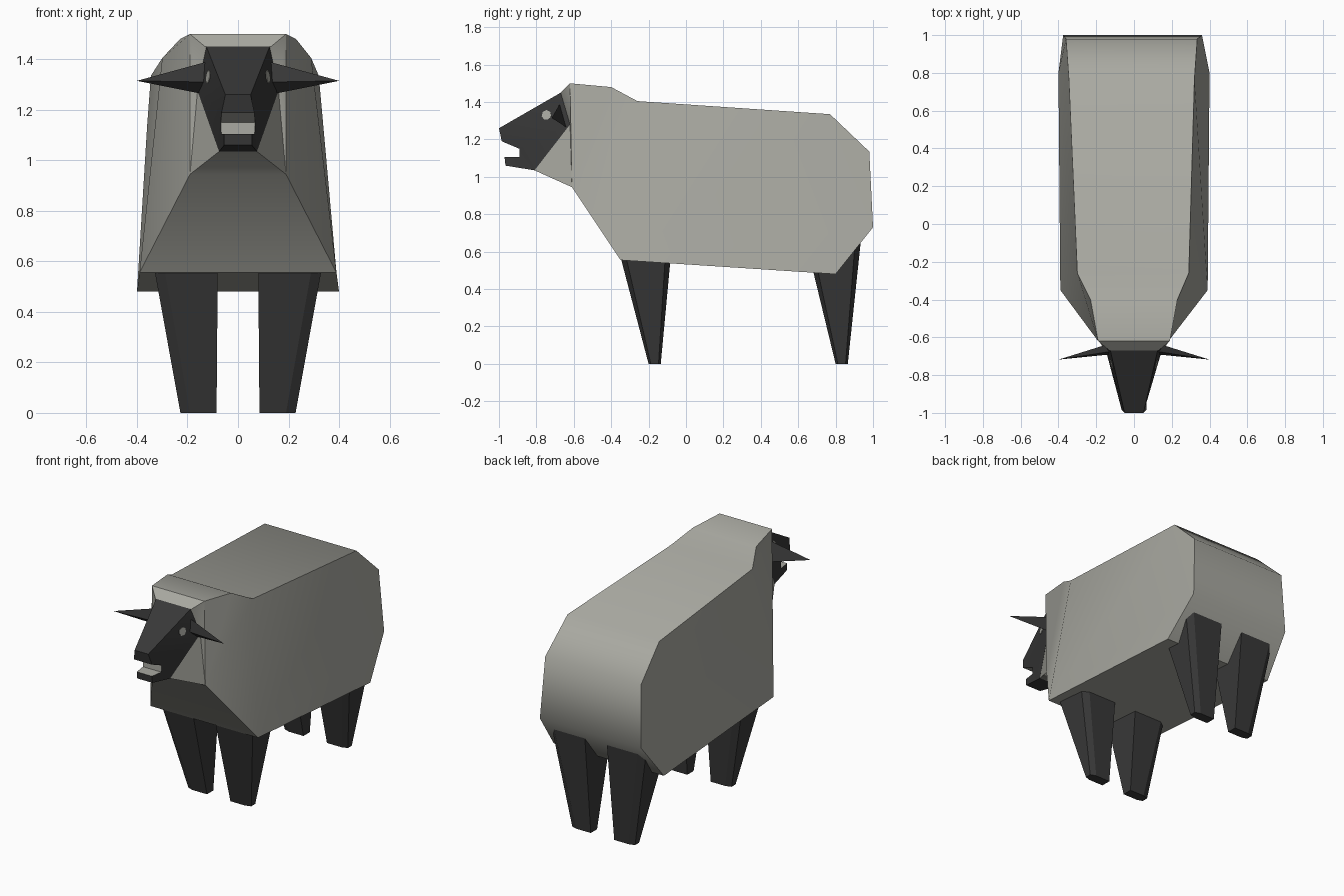
import bpy, bmesh, math
from mathutils import Vector

if "Cube" in bpy.data.objects:
    bpy.data.objects.remove(bpy.data.objects["Cube"])


def material(name, rgb):
    m = bpy.data.materials.new(name)
    m.diffuse_color = (*rgb, 1)
    m.use_nodes = True
    m.node_tree.nodes["Principled BSDF"].inputs["Base Color"].default_value = m.diffuse_color
    return m


WOOL = material("wool grey", (0.40, 0.40, 0.36))
DARK = material("charcoal", (0.04, 0.04, 0.04))


def finish(name, bm, mats, smooth=None):
    bmesh.ops.recalc_face_normals(bm, faces=bm.faces)
    me = bpy.data.meshes.new(name)
    bm.to_mesh(me)
    bm.free()
    for m in mats:
        me.materials.append(m)
    ob = bpy.data.objects.new(name, me)
    bpy.context.collection.objects.link(ob)
    if smooth:
        bpy.ops.object.select_all(action='DESELECT')
        ob.select_set(True)
        bpy.context.view_layer.objects.active = ob
        bpy.ops.object.shade_smooth_by_angle(angle=math.radians(smooth))
    return ob


def slab(name, profile, sides, mats, smooth, light_bands=()):
    """Side profile of (y, z, right width, left width), closed by side faces."""
    bm = bmesh.new()
    right = [bm.verts.new((p[2], p[0], p[1])) for p in profile]
    left = [bm.verts.new((-p[-1], p[0], p[1])) for p in profile]
    n = len(profile)
    for i in range(n):
        j = (i + 1) % n
        f = bm.faces.new((right[i], right[j], left[j], left[i]))
        f.material_index = int(i in light_bands)
    for s in sides:
        bm.faces.new([right[i] for i in s])
        bm.faces.new([left[i] for i in reversed(s)])
    return finish(name, bm, mats, smooth)


# Woolly body with tapering neck
slab("body", [
    (-0.67, 1.45, 0.13), (-0.62, 1.50, 0.19), (-0.40, 1.48, 0.23),
    (-0.26, 1.405, 0.29, 0.30), (0.77, 1.335, 0.32, 0.345),
    (0.98, 1.135, 0.335, 0.36), (1.0, 0.73, 0.36, 0.375), (0.80, 0.48, 0.40),
    (-0.35, 0.555, 0.39), (-0.61, 0.945, 0.19), (-0.81, 1.035, 0.075),
    (-0.62, 1.28, 0.16)],
    [(3, 4, 5, 6, 7, 8), (1, 2, 3, 8, 9), (0, 1, 11), (11, 1, 9), (11, 9, 10)],
    [WOOL], 50)

# Head with an open mouth; the mouth lining is light
slab("head", [
    (-0.67, 1.45, 0.125), (-1.0, 1.26, 0.05), (-0.985, 1.19, 0.065),
    (-0.89, 1.15, 0.068), (-0.89, 1.105, 0.066), (-0.97, 1.105, 0.055),
    (-0.965, 1.06, 0.055), (-0.81, 1.035, 0.075), (-0.62, 1.28, 0.162)],
    [(0, 1, 8), (1, 2, 3, 8), (3, 4, 7, 8), (4, 5, 6, 7)],
    [DARK, WOOL], 30, light_bands=(2, 3, 4))


def leg(name, s, top, bottom):
    """Tapered leg with chamfered outer corners; ends are (z, y0, y1, x0, xc, x1, c)."""
    bm = bmesh.new()
    rings = []
    for z, y0, y1, x0, xc, x1, c in (top, bottom):
        pts = [(x0, y0), (xc, y0), (x1, y0 + c), (x1, y1 - c), (xc, y1), (x0, y1)]
        rings.append([bm.verts.new((s * x, y, z)) for x, y in pts])
    a, b = rings
    for i in range(6):
        j = (i + 1) % 6
        bm.faces.new((a[i], a[j], b[j], b[i]))
    bm.faces.new(a)
    bm.faces.new(b)
    finish(name, bm, [DARK])


for s, side in ((1, "right"), (-1, "left")):
    # Legs
    leg("front_leg_" + side, s, (0.59, -0.355, -0.08, 0.08, 0.295, 0.335, 0.03),
        (0, -0.20, -0.135, 0.085, 0.19, 0.228, 0.012))
    leg("back_leg_" + side, s, (0.66, 0.64, 0.935, 0.08, 0.305, 0.345, 0.03),
        (0, 0.80, 0.865, 0.085, 0.19, 0.228, 0.012))

    # Pointed ears
    bm = bmesh.new()
    v = [bm.verts.new((s * x, y, z)) for x, y, z in (
        (0.125, -0.675, 1.39), (0.15, -0.64, 1.265),
        (0.12, -0.69, 1.31), (0.40, -0.718, 1.315))]
    for f in ((0, 1, 2), (0, 1, 3), (1, 2, 3), (2, 0, 3)):
        bm.faces.new([v[i] for i in f])
    finish("ear_" + side, bm, [DARK])

    # Eyes: thin plates lying on the cheeks
    bm = bmesh.new()
    bmesh.ops.create_cone(bm, cap_ends=True, segments=7, radius1=0.027,
                          radius2=0.027, depth=0.008)
    eye = finish("eye_" + side, bm, [WOOL])
    eye.location = (s * 0.117, -0.745, 1.33)
    eye.rotation_euler = Vector((s * 0.0656, -0.0194, 0.0078)).to_track_quat('Z', 'Y').to_euler()
